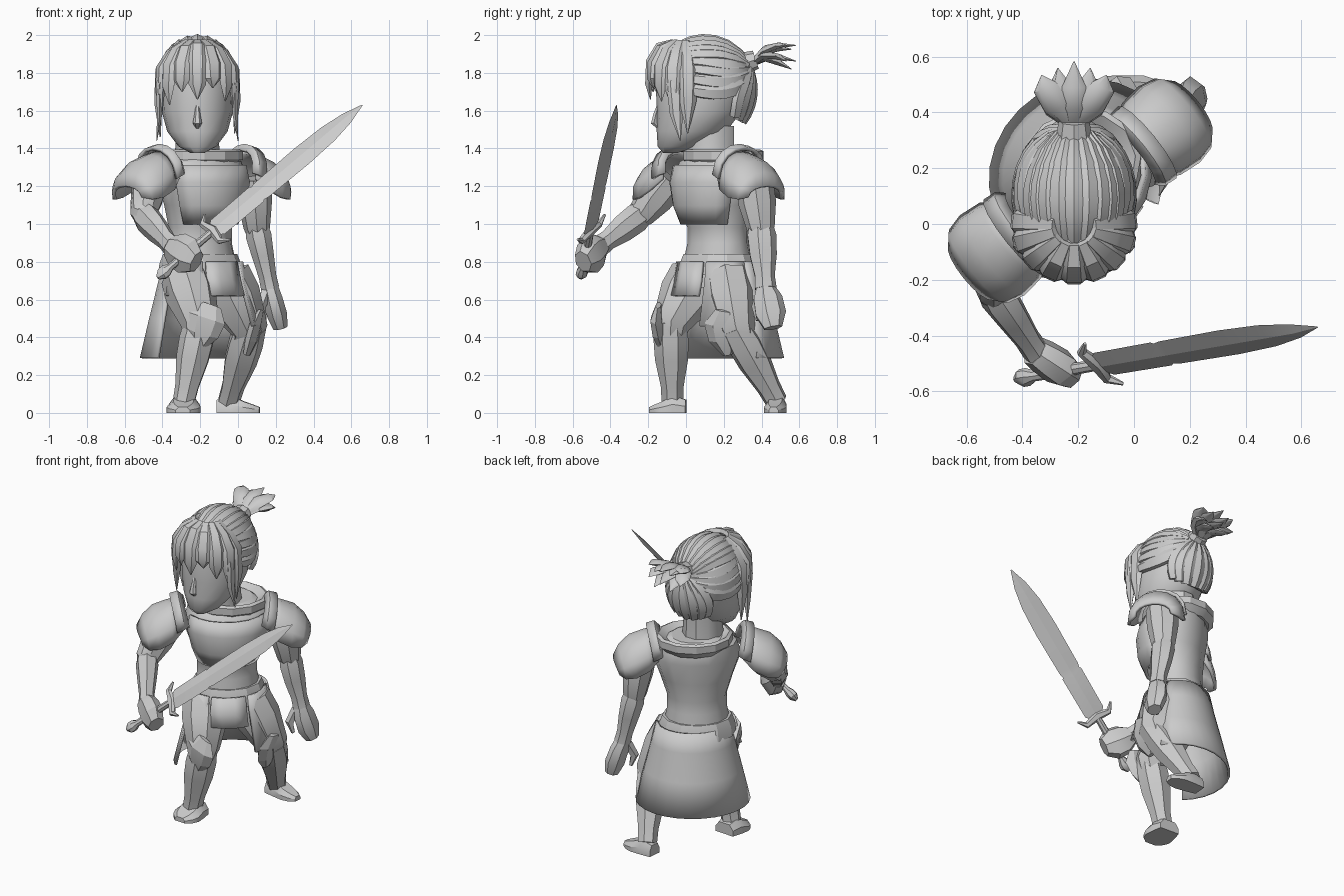
import bpy, bmesh, math
from mathutils import Vector as V, Matrix

cube = bpy.data.objects.get("Cube")
if cube:
    bpy.data.objects.remove(cube)

grey = bpy.data.materials.new("plain grey")
grey.use_nodes = True
grey.diffuse_color = (0.6, 0.6, 0.6, 1)
grey.node_tree.nodes["Principled BSDF"].inputs["Base Color"].default_value = (0.6, 0.6, 0.6, 1)

# Torso frame: u to the model's left, v to its back, turned about the waist
BODY = Matrix.Translation((-0.2, 0.17, 0)) @ Matrix.Rotation(math.radians(39), 4, 'Z')
WORLD = Matrix.Identity(4)


def loft(name, rings, closed=True, caps=True, solid=0.0, angle=35, mat=WORLD):
    """Skin a list of equal rings into one object."""
    bm = bmesh.new()
    vs = [[bm.verts.new(mat @ V(p)) for p in r] for r in rings]
    n = len(rings[0])
    for a, b in zip(vs, vs[1:]):
        for i in range(n if closed else n - 1):
            j = (i + 1) % n
            bm.faces.new((a[i], a[j], b[j], b[i]))
    if closed and caps:
        bm.faces.new(vs[0])
        bm.faces.new(vs[-1])
    bmesh.ops.recalc_face_normals(bm, faces=bm.faces)
    me = bpy.data.meshes.new(name)
    bm.to_mesh(me)
    bm.free()
    ob = bpy.data.objects.new(name, me)
    bpy.context.collection.objects.link(ob)
    me.materials.append(grey)
    if solid:
        m = ob.modifiers.new("thickness", 'SOLIDIFY')
        m.thickness, m.offset = solid, 0
    bpy.context.view_layer.objects.active = ob
    ob.select_set(True)
    bpy.ops.object.shade_smooth_by_angle(angle=math.radians(angle))
    ob.select_set(False)
    return ob


def arc(cx, cy, z, rx, ry, a0=0, a1=360, n=12):
    """Ellipse points; 0 degrees is +x and 90 is the back."""
    full = a1 - a0 == 360
    angles = [math.radians(a0 + (a1 - a0) * i / (n if full else n - 1)) for i in range(n)]
    return [(cx + rx * math.cos(a), cy + ry * math.sin(a), z) for a in angles]


def stack(name, sections, n=12, mat=WORLD, **kw):
    return loft(name, [arc(*s, n=n) for s in sections], mat=mat, **kw)


def tube(name, path, sizes, side=(1, 0, 0), n=8, **kw):
    """Ellipses of half sizes (side, depth) along a path."""
    path = [V(p) for p in path]
    rings = []
    for i, p in enumerate(path):
        t = (path[min(i + 1, len(path) - 1)] - path[max(i - 1, 0)]).normalized()
        s = V(side)
        s = (s - t * s.dot(t)).normalized()
        d = t.cross(s)
        a, b = sizes[i]
        rings.append([p + s * a * math.cos(k * math.tau / n) + d * b * math.sin(k * math.tau / n)
                      for k in range(n)])
    return loft(name, rings, **kw)


# Torso, collar and belt
stack("torso", [(0, 0, .66, .2, .18), (0, 0, .8, .2, .175), (0, 0, .9, .18, .15), (0, 0, .98, .18, .15),
                (0, -.02, 1.1, .22, .18), (0, -.02, 1.24, .27, .2), (0, 0, 1.33, .24, .18),
                (.02, .02, 1.38, .14, .13)], n=14, mat=BODY)
loft("chest_plate", [arc(0, -.02, z, r, q, 200, 340, 8) for z, r, q in
                     ((1.0, .185, .17), (1.1, .225, .21), (1.22, .255, .22), (1.31, .24, .195))],
     closed=False, solid=.02, mat=BODY)
stack("collar", [(.02, .02, 1.3, .19, .175), (.02, .02, 1.34, .235, .205), (.02, .02, 1.385, .235, .205),
                 (.02, .02, 1.395, .215, .185), (.02, .02, 1.36, .16, .14)], n=12, mat=BODY, angle=25)
stack("belt", [(0, 0, .73, .235, .205), (0, 0, .79, .23, .195), (0, 0, .84, .21, .175)], mat=BODY, angle=25)

# Rear skirt and hanging hip plates
loft("rear_skirt", [arc(.025, .01, z, r, q, -8, 188, 16) for z, r, q in
                    ((.8, .215, .185), (.68, .245, .21), (.5, .29, .255), (.29, .34, .305))],
     closed=False, solid=.015, mat=BODY)
for name, a0, a1, low, r in (("front_plate", 243, 295, .62, .265), ("right_hip_plate", 190, 238, .62, .27),
                             ("left_hip_plate", 300, 358, .46, .31)):
    loft(name, [arc(0, 0, *s, a0, a1, 4) for s in
                ((.8, .23, .2), (.7, .25, .22), (low, r, r - .02))],
         closed=False, solid=.02, angle=20, mat=BODY)

# Shoulder armour: arched shells running outward, with a raised inner rim
for word, s, v0, du, slim in (("left", 1, -.06, -.05, .92), ("right", -1, -.025, -.005, .97)):
    for part, stations in (("shoulder_plate", ((.28, .13, 1.38, 1.24), (.34, .17, 1.36, 1.18), (.42, .18, 1.33, 1.14),
                                               (.48, .165, 1.27, 1.13), (.515, .12, 1.2, 1.14))),
                           ("shoulder_rim", ((.25, .14, 1.39, 1.27), (.275, .165, 1.415, 1.26), (.32, .17, 1.4, 1.24)))):
        rings = []
        for u, w, top, low in stations:
            rings.append([(s * (u + du + .03 * math.sin(math.pi * k / 8)), v0 + w * slim * math.cos(math.pi * k / 8),
                           low + (top - low) * math.sin(math.pi * k / 8) ** .8) for k in range(9)])
        loft(word + "_" + part, rings, closed=False, solid=.02, mat=BODY)

# Arms: upper arm, flared bracer, hand
R = [V((-.46, -.08, 1.24)), V((-.5, -.24, 1.05)), V((-.35, -.46, .88)), V((-.22, -.545, .8))]
L = [V((.08, .36, 1.24)), V((.1, .395, .98)), V((.17, .42, .66)), V((.225, .46, .45))]
for word, (sh, el, wr, tip), side, grow in (("right", R, (0, 0, 1), 1.25), ("left", L, (0, 1, 0), 1)):
    tube(word + "_upper_arm", [sh, sh.lerp(el, .5), el, el.lerp(wr, .1)],
         [(.1, .1), (.1, .09), (.075, .07), (.06, .06)], side)
    tube(word + "_bracer", [el.lerp(wr, f) for f in (-.12, .12, .45, .8, 1)],
         [(.06, .055), (.08, .07), (.075, .06), (.055, .048), (.06, .05)], side, n=7)
    tube(word + "_hand", [wr.lerp(tip, f) for f in (-.05, .25, .65, 1)],
         [(a * grow, b * grow) for a, b in ((.05, .045), (.08, .052), (.085, .055), (.05, .04))],
         side, n=7, angle=30)
tube("left_thumb", [(.15, .4, .64), (.12, .37, .56), (.14, .38, .49)], [(.03, .03), (.028, .025), (.012, .012)], n=5)

# Legs: thigh, knee guard, shin and shoe
RL = (V((-.28, .06, .72)), V((-.2, -.08, .47)), V((-.285, -.07, .06)), V((-.06, -1, 0)))
LL = (V((-.08, .22, .72)), V((.06, .27, .44)), V((-.05, .48, .06)), V((1, -.1, 0)))
for word, (hip, knee, ankle, toe) in (("right", RL), ("left", LL)):
    toe = toe.normalized()
    side = toe.cross(V((0, 0, 1)))
    tube(word + "_thigh", [hip, hip.lerp(knee, .4), knee, knee.lerp(ankle, .15)],
         [(.13, .15), (.135, .15), (.1, .1), (.08, .08)], side)
    tube(word + "_shin", [knee.lerp(ankle, f) for f in (-.05, .2, .45, .8, 1)],
         [(.085, .085), (.095, .095), (.09, .09), (.065, .062), (.06, .06)], side, n=7)
    front = V((.35, -1, 0)).normalized()
    tube(word + "_knee_guard", [knee + front * f + V((x, 0, z)) for f, x, z in
                                ((.07, .04, .1), (.08, .01, .03), (.07, -.01, -.05), (.05, -.03, -.13))],
         [(.05, .015), (.1, .035), (.085, .035), (.03, .02)], side, n=6, angle=20)
    wide, reach = (1.5, .95) if word == "right" else (1, 1.1)
    heel = ankle - toe * (.07 if word == "right" else .06)
    rings = []
    for f, w, h in ((0, .045, .07), (.07, .055, .09), (.13, .06, .06), (.17, .05, .045), (.205, .025, .03)):
        c = heel + toe * f * reach
        rings.append([V((c.x, c.y, 0)) + side * w * wide * a + V((0, 0, h * b)) for a, b in
                      ((-1, 0), (1, 0), (1, .5), (.6, 1), (-.6, 1), (-1, .5))])
    loft(word + "_shoe", rings, angle=30)

# Sword along one axis with a flat, notched leaf blade
guard = V((-.13, -.505, .965))
d = (V((.664, -.368, 1.635)) - guard).normalized()
w = V((-.55, .6, .57))
w = (w - d * w.dot(d)).normalized()
n = d.cross(w)
blade = []
for f, a in ((0, .04), (.03, .065), (.3, .068), (.31, .06), (.34, .066), (.62, .07), (.8, .062), (.93, .04), (1.04, .003)):
    c = guard + d * f
    t = min(.012, a * .5)
    blade.append([c + w * a, c + n * t, c - w * a, c - n * t])
loft("sword_blade", blade, angle=15)
tube("sword_guard", [guard + w * a + d * b for a, b in ((-.12, .03), (-.08, -.015), (0, 0), (.08, -.015), (.12, .03))],
     [(.006, .006), (.02, .018), (.03, .025), (.02, .018), (.006, .006)], d, n=6)
tube("sword_grip", [guard - d * f for f in (0, .1, .3, .33, .36, .39)],
     [(.02, .02), (.022, .022), (.02, .02), (.036, .03), (.036, .03), (.012, .012)], w, n=8)

# Head, neck and nose
X = -.215
stack("neck", [(X, .13, 1.3, .13, .14), (X, .13, 1.42, .115, .13), (X, .12, 1.52, .11, .14)], n=10)
stack("head", [(X, -.085, 1.375, .035, .035), (X, -.04, 1.41, .1, .11), (X, .03, 1.49, .16, .185), (X, .07, 1.6, .19, .225),
               (X, .08, 1.75, .195, .24), (X, .09, 1.87, .175, .225), (X, .09, 1.94, .12, .17)], n=16, angle=40)
tube("nose", [(X, -.145, 1.63), (X, -.16, 1.58), (X, -.17, 1.535), (X, -.145, 1.51)],
     [(.01, .01), (.016, .015), (.024, .018), (.012, .01)], n=6)

# Hair locks swept back over the skull to a tie
H, SIZE, TIE = V((X, .1, 1.71)), V((.2, .25, .262)), V((X, .35, 1.85))


def lock(name, dirs, width, thick=.03):
    a, b, c = (V(q) for q in dirs)
    path, sizes = [], []
    for i in range(8):
        t = i / 7
        q = (a * (1 - t) ** 2 + b * 2 * t * (1 - t) + c * t * t).normalized()
        path.append(H + V((q.x * SIZE.x, q.y * SIZE.y, q.z * SIZE.z)))
        sizes.append((thick, width * (.45 + .55 * math.sin(math.pi * min(1, t * .8 + .15)))))
    mid = path[4] - H
    tube(name, path, sizes, mid, n=6, angle=25)


for i in range(-4, 5):
    x = i * .24
    lock("crown_lock", ((x * .9, -.85, .95), (x * 1.6, .1, 1.4), (x * .3, .95, .5)), .046, .034)
for s in (-1, 1):
    for k in range(4):
        lock("side_lock", ((s, -.35, .75 - k * .24), (s * 1.2, .7, .7 - k * .28), (s * .2, 1, .5 - k * .05)), .055, .026)
for i in range(-3, 4):
    lock("nape_lock", ((i * .22, .75, -.62), (i * .4, 1.1, -.1), (i * .06, 1, .5)), .05)

# Fringe locks arch out from the crown and hang, longest at the temples
for i in range(-4, 5):
    a = math.radians(i * 24)
    k = abs(i)
    out = V((math.sin(a), -math.cos(a), 0))
    tip = (1.66, 1.7, 1.63, 1.58, 1.46)[k] + .02 * (i > 0)
    path = []
    for r, z in ((.35, 1.965), (.72, 1.94 - .012 * k), (.98, 1.86 - .012 * k), (1.04, (1.82 + tip) / 2), (.99, tip)):
        path.append((X + out.x * r * .2, -.01 + out.y * r * .18, z))
    tube("fringe_lock", path, [(.03, .015), (.046, .028), (.054, .03), (.046, .022), (.003, .003)],
         (-out.y, out.x, 0), n=6)
for s in (-1, 1):
    tube("temple_strand", [(X + s * x, y, z) for x, y, z in
                           ((.16, -.05, 1.86), (.2, -.06, 1.74), (.2, -.05, 1.58), (.215, -.03, 1.44))],
         [(.035, .02), (.045, .022), (.035, .016), (.002, .002)], (0, 1, 0), n=6)

# Hair tie and fanned tail
tube("hair_tie", [(X, .31, 1.85), (X, .37, 1.87)], [(.065, .06), (.055, .05)])
for i in range(-2, 3):
    for lift in ((0, .075) if i % 2 else (.03, .09)):
        k = abs(i)
        tube("tail_lock", [TIE, (X + i * .03, .42, 1.88 + lift * .5), (X + i * .052, .49, 1.855 + lift),
                           (X + i * .058, .583 - k * .025, 1.82 + lift * 1.4)],
             [(.025, .018), (.05, .02), (.044, .018), (.002, .002)], n=6)
